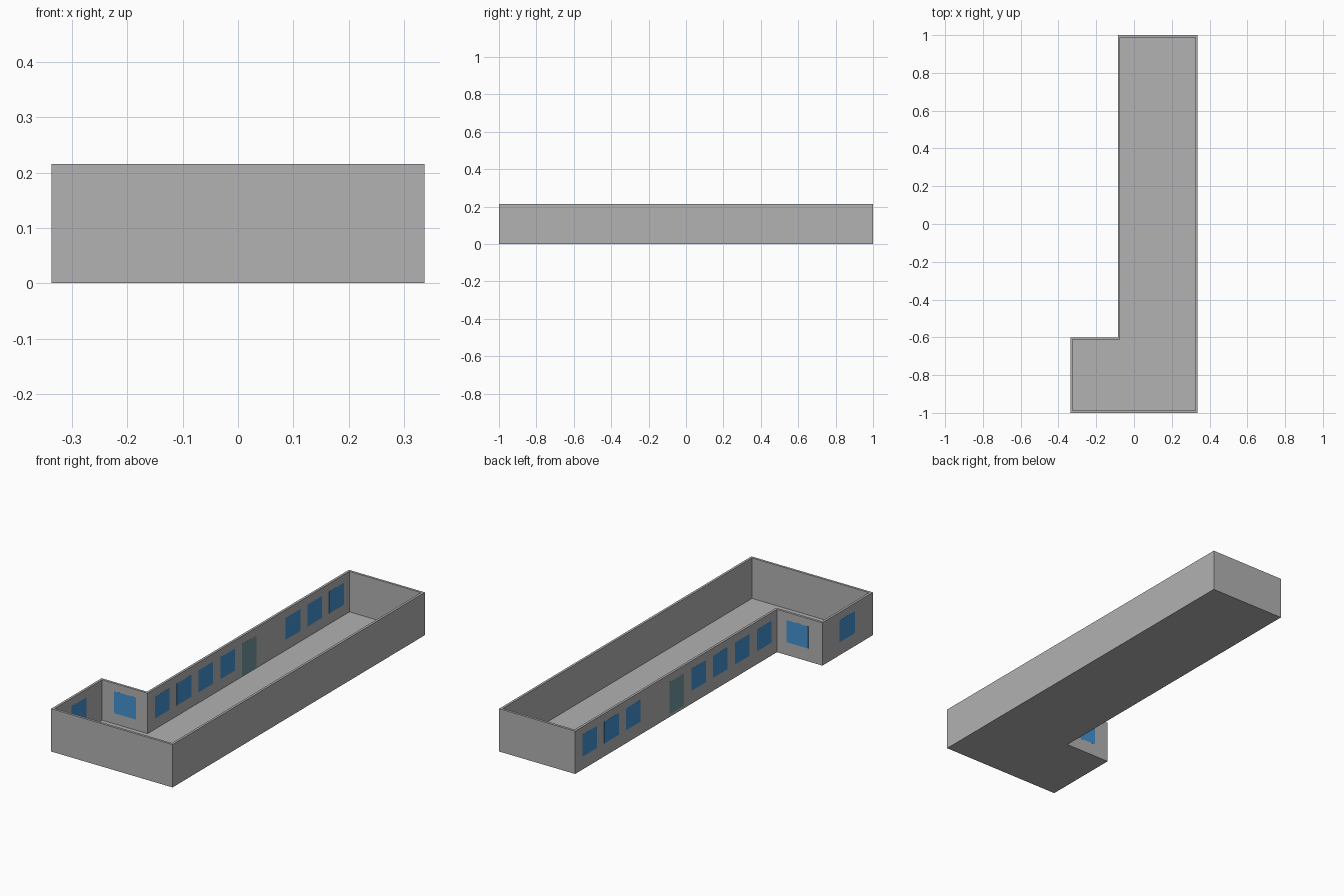
import bpy, bmesh

if "Cube" in bpy.data.objects:
    bpy.data.objects.remove(bpy.data.objects["Cube"])

T = 0.012          # wall and floor thickness
H = 0.215          # wall height
WX, BX, NY = 0.337, -0.085, -0.60   # half width, long wall x, notch wall y


def material(name, rgb):
    m = bpy.data.materials.new(name)
    m.diffuse_color = (*rgb, 1.0)
    m.use_nodes = True
    m.node_tree.nodes["Principled BSDF"].inputs["Base Color"].default_value = m.diffuse_color
    return m


GREY = material("wall_grey", (0.445, 0.445, 0.445))
BLUE = material("window_blue", (0.056, 0.287, 0.638))
TEAL = material("door_teal", (0.165, 0.305, 0.352))


def make_object(name, bm, mat):
    bmesh.ops.recalc_face_normals(bm, faces=bm.faces[:])
    me = bpy.data.meshes.new(name)
    bm.to_mesh(me)
    bm.free()
    me.materials.append(mat)
    ob = bpy.data.objects.new(name, me)
    bpy.context.collection.objects.link(ob)
    return ob


def add_box(bm, lo, hi):
    verts = bmesh.ops.create_cube(bm, size=1.0)["verts"]
    for v in verts:
        v.co = [(a + b) / 2 + c * (b - a) for a, b, c in zip(lo, hi, v.co)]


# Building shell: L-shaped tray with outer walls, rim, inner walls and floor
def plan(t):
    return [(-WX + t, -1 + t), (WX - t, -1 + t), (WX - t, 1 - t),
            (BX + t, 1 - t), (BX + t, NY - t), (-WX + t, NY - t)]


bm = bmesh.new()
rings = [[bm.verts.new((x, y, z)) for x, y in plan(t)]
         for t, z in ((0, 0), (0, H), (T, H), (T, T))]
for a, b in zip(rings, rings[1:]):
    for i in range(6):
        j = (i + 1) % 6
        bm.faces.new((a[i], a[j], b[j], b[i]))
bm.faces.new(rings[0])
bm.faces.new(rings[-1])
shell = make_object("building_shell", bm, GREY)

# Openings: (name, wall axis, wall start, centre along wall, width, z range, material)
WIN_Z, DOOR_Z = (0.065, 0.175), (0.0135, 0.175)
openings = [("long_wall_window_%d" % i, "x", BX, y, 0.115, WIN_Z, BLUE)
            for i, y in enumerate((0.885, 0.712, 0.540, 0.022, -0.151, -0.324, -0.497))]
openings += [
    ("door", "x", BX, 0.195, 0.115, DOOR_Z, TEAL),
    ("notch_window", "y", NY - T, -0.198, 0.121, WIN_Z, BLUE),
    ("end_window", "x", -WX, -0.797, 0.121, WIN_Z, BLUE),
]


def opening_box(bm, axis, start, centre, width, zr, extra):
    across = (start - extra, start + T + extra)
    along = (centre - width / 2, centre + width / 2)
    xr, yr = (across, along) if axis == "x" else (along, across)
    add_box(bm, (xr[0], yr[0], zr[0]), (xr[1], yr[1], zr[1]))


# Panes flush with both wall sides, and one cutter for all holes
cut = bmesh.new()
for name, axis, start, centre, width, zr, mat in openings:
    pane = bmesh.new()
    opening_box(pane, axis, start, centre, width, zr, 0.0002)
    make_object(name, pane, mat)
    opening_box(cut, axis, start, centre, width, zr, 0.02)
cutter = make_object("opening_cutter", cut, GREY)

mod = shell.modifiers.new("openings", "BOOLEAN")
mod.operation = "DIFFERENCE"
mod.solver = "EXACT"
mod.object = cutter

# Bake the holes into the shell and remove the cutter
deps = bpy.context.evaluated_depsgraph_get()
baked = bpy.data.meshes.new_from_object(shell.evaluated_get(deps))
shell.modifiers.clear()
shell.data = baked
bpy.data.objects.remove(cutter)
